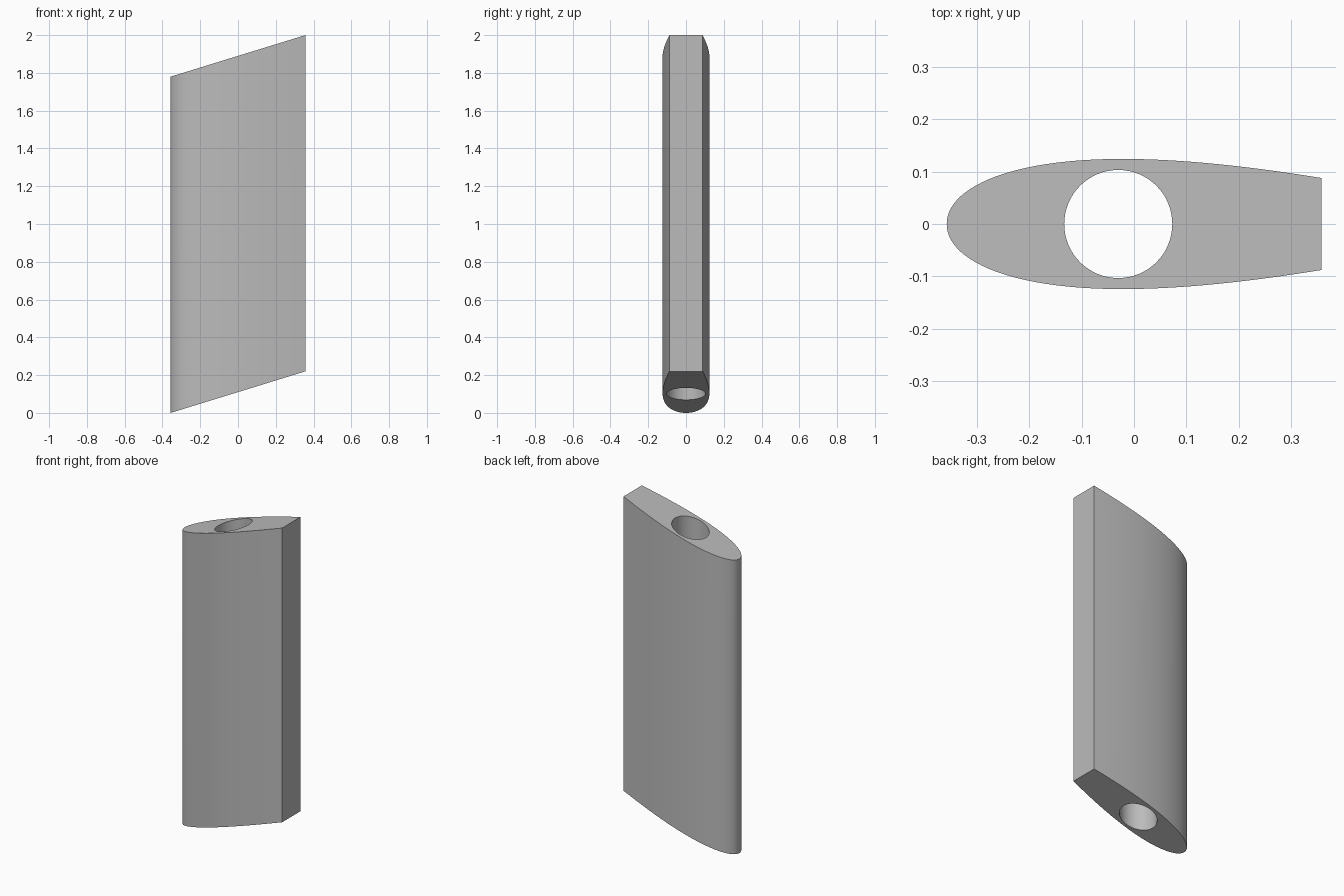
import bpy, bmesh, math
from mathutils import Vector

cube = bpy.data.objects.get("Cube")
if cube:
    bpy.data.objects.remove(cube, do_unlink=True)

HALF_LENGTH = 0.357   # half of the section's length along x
CHORD = 1.12          # full foil chord before the tail is cut off
THICKNESS = 0.248
HEIGHT = 1.78
RISE = 0.22           # how much the ends climb from nose to tail
HOLE_X, HOLE_R = -0.03, 0.103
STEPS = 40


def half_width(x):
    """Half thickness of a symmetric foil at distance x from the nose."""
    u = x / CHORD
    return 5 * THICKNESS * (0.2969 * math.sqrt(u) - 0.126 * u - 0.3516 * u**2
                            + 0.2843 * u**3 - 0.1015 * u**4)


def add_loop(bm, points):
    verts = [bm.verts.new((x, y, 0)) for x, y in points]
    return [bm.edges.new((a, b)) for a, b in zip(verts, verts[1:] + verts[:1])]


# Foil outline with points gathered at the nose, and the round hole
upper = []
for i in range(STEPS + 1):
    d = 2 * HALF_LENGTH * (1 - math.cos(math.pi / 2 * i / STEPS))
    upper.append((d - HALF_LENGTH, half_width(d)))
outline = upper + [(x, -y) for x, y in reversed(upper[1:])]
hole = [(HOLE_X + HOLE_R * math.cos(a), HOLE_R * math.sin(a))
        for a in (math.tau * i / 64 for i in range(64))]

# Fill between the loops, extrude upward, then slant both ends
bm = bmesh.new()
edges = add_loop(bm, outline) + add_loop(bm, hole)
bmesh.ops.triangle_fill(bm, edges=edges, use_beauty=True)
top = bmesh.ops.extrude_face_region(bm, geom=bm.faces[:], use_keep_orig=True)
bmesh.ops.translate(bm, vec=Vector((0, 0, HEIGHT)),
                    verts=[g for g in top["geom"] if isinstance(g, bmesh.types.BMVert)])
for v in bm.verts:
    v.co.z += RISE * (v.co.x + HALF_LENGTH) / (2 * HALF_LENGTH)
bmesh.ops.recalc_face_normals(bm, faces=bm.faces[:])

mesh = bpy.data.meshes.new("foil_strut")
bm.to_mesh(mesh)
bm.free()
strut = bpy.data.objects.new("foil_strut", mesh)
bpy.context.collection.objects.link(strut)

# Plain grey finish
grey = bpy.data.materials.new("plain grey")
grey.use_nodes = True
color = (0.5, 0.5, 0.5, 1)
grey.diffuse_color = color
grey.node_tree.nodes["Principled BSDF"].inputs["Base Color"].default_value = color
mesh.materials.append(grey)

# Smooth sides, crisp ends and tail corners
bpy.ops.object.select_all(action="DESELECT")
strut.select_set(True)
bpy.context.view_layer.objects.active = strut
bpy.ops.object.shade_smooth_by_angle(angle=math.radians(30))
